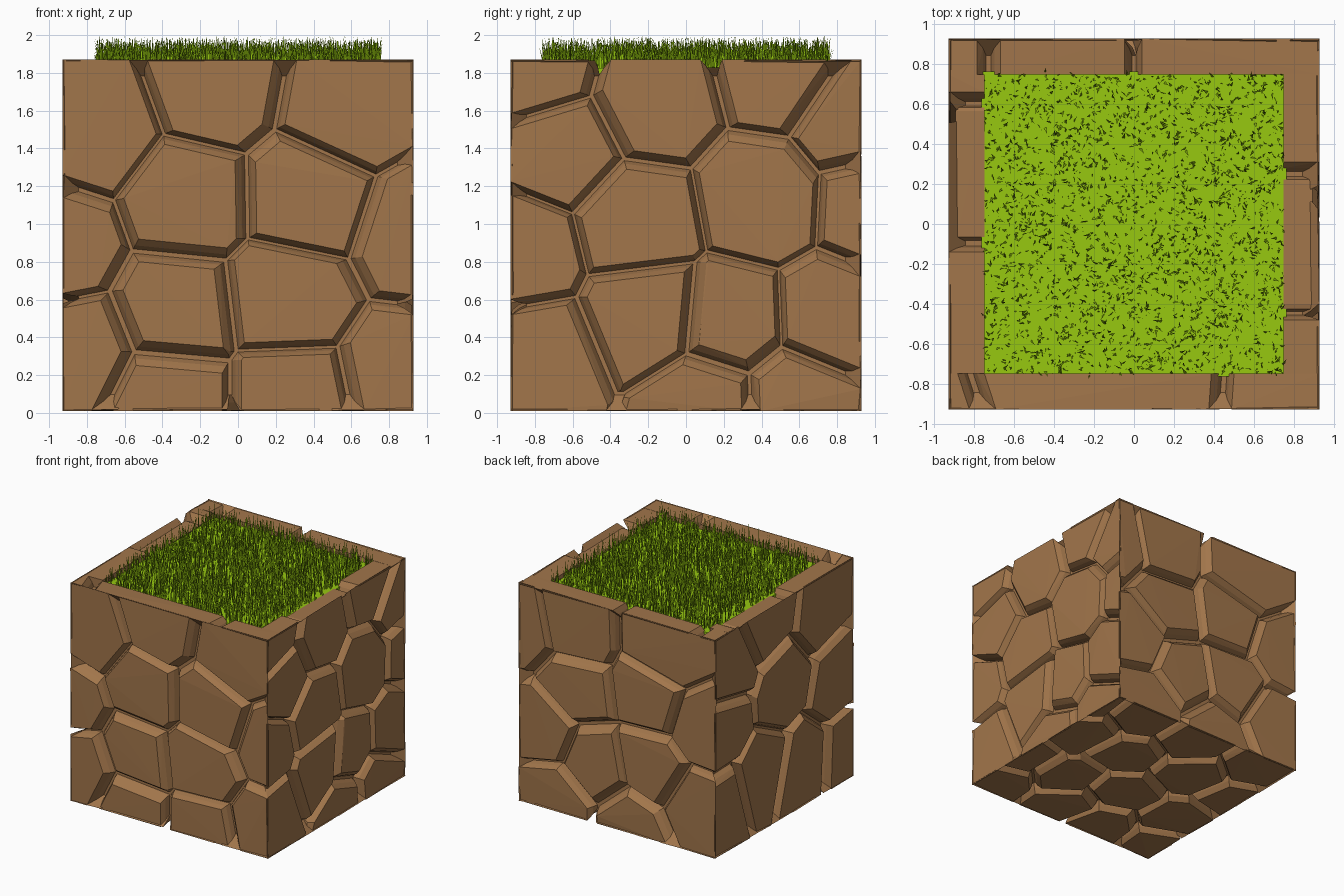
import bpy
import bmesh
import random
from math import cos, sin, tau
from mathutils import Vector

random.seed(7)
if "Cube" in bpy.data.objects:
    bpy.data.objects.remove(bpy.data.objects["Cube"])

HALF = 0.93                       # half the width of the block
CENTRE = Vector((0, 0, 0.94))
GROOVE = 0.1                      # depth of the joints between stones
RIM = 0.75                        # inner edge of the stone rim
X, Y, Z = Vector((1, 0, 0)), Vector((0, 1, 0)), Vector((0, 0, 1))


def make_material(name, colour):
    mat = bpy.data.materials.new(name)
    mat.use_nodes = True
    mat.diffuse_color = (*colour, 1)
    bsdf = mat.node_tree.nodes["Principled BSDF"]
    bsdf.inputs["Base Color"].default_value = (*colour, 1)
    bsdf.inputs["Roughness"].default_value = 0.9
    return mat


stone = make_material("brown stone", (0.36, 0.18, 0.07))
green = make_material("grass green", (0.31, 0.58, 0.005))


def add_object(name, bm, mat):
    mesh = bpy.data.meshes.new(name)
    bm.to_mesh(mesh)
    bm.free()
    mesh.materials.append(mat)
    obj = bpy.data.objects.new(name, mesh)
    bpy.context.collection.objects.link(obj)
    return obj


def clip(poly, normal, limit):
    """Keep the part of a convex polygon where normal . p <= limit."""
    out = []
    for a, b in zip(poly, poly[1:] + poly[:1]):
        da, db = normal.dot(a) - limit, normal.dot(b) - limit
        if da <= 0:
            out.append(a)
        if da * db < 0:
            out.append(a.lerp(b, da / (da - db)))
    return out


def rectangle(x0, x1, y0, y1):
    return [Vector(p) for p in ((x0, y0), (x1, y0), (x1, y1), (x0, y1))]


def full_face(depth):
    s = HALF - depth
    return rectangle(-s, s, -s, s)


def cell(region, seeds, i, gaps):
    """Polygon of points nearest to seed i, pulled back from its neighbours."""
    poly, here = region, seeds[i]
    for j, other in enumerate(seeds):
        if j != i and poly:
            n = (other - here).normalized()
            poly = clip(poly, n, n.dot((here + other) / 2) - gaps[j])
    return poly


def add_stones(bm, axes, seeds, region=full_face, sunk=()):
    """One chamfered convex stone per seed on the face given by its axes."""
    right, up, normal = axes
    seeds = [Vector(s) for s in seeds]
    for i in range(len(seeds)):
        sink = 0.035 if i in sunk else 0
        rough = [random.uniform(0.6, 1.45) for _ in seeds]
        points = []
        for depth, gap in ((sink, 0.05), (0.045, 0.024), (GROOVE, 0.004)):
            outline = cell(region(depth), seeds, i, [gap * r for r in rough])
            for p in outline:
                d = depth + (random.uniform(0, 0.01) if depth == sink else 0)
                points.append(CENTRE + right * p.x + up * p.y + normal * (HALF - d))
        if len(points) < 5:
            continue
        verts = [bm.verts.new(p) for p in points]
        hull = bmesh.ops.convex_hull(bm, input=verts)
        spare = {e for e in hull["geom_interior"] + hull["geom_unused"]
                 if isinstance(e, bmesh.types.BMVert)}
        bmesh.ops.delete(bm, geom=list(spare), context="VERTS")


def finish_stones(name, bm):
    bmesh.ops.recalc_face_normals(bm, faces=bm.faces)
    return add_object(name, bm, stone)


# Stone centres on each wall, across and up from the bottom
front = [(-0.76, 1.5), (-0.13, 1.73), (0.58, 1.6), (-0.27, 1.13), (0.37, 1.14),
         (-0.96, 0.88), (-0.33, 0.53), (0.26, 0.6), (0.95, 0.95), (-0.85, 0.32),
         (-0.37, 0.08), (0.28, 0.08), (0.86, 0.2)]
right = [(-0.67, 1.39), (-0.8, 1.82), (-0.17, 1.65), (0.5, 1.82), (0.9, 1.55),
         (0.4, 1.13), (-0.26, 1.01), (-0.88, 0.86), (-0.78, 0.28), (-0.2, 0.52),
         (0.24, 0.48), (0.76, 0.5), (0.1, 0.04), (0.58, 0.06), (1.0, 1.1)]
back = [(0.45, 1.6), (-0.41, 1.62), (0.9, 1.5), (0.42, 1.1), (0.72, 0.7),
        (-0.3, 1.2), (0.24, 0.5), (-0.32, 0.61), (-0.78, 1.05), (-0.72, 0.37),
        (0.6, 0.08), (-0.13, 0.06)]
left = [(0.68, 1.5), (0.0, 1.12), (-0.55, 1.62), (-0.75, 0.9), (0.3, 0.5),
        (-0.3, 0.33), (0.77, 1.02), (0.75, 0.36), (-0.85, 0.3), (0.2, 1.76)]
walls = {"front": ((X, Z, -Y), front), "right": ((Y, Z, X), right),
         "back": ((X, Z, Y), back), "left": ((Y, Z, -X), left)}
for side, (axes, centres) in walls.items():
    bm = bmesh.new()
    add_stones(bm, axes, [(u, z - CENTRE.z) for u, z in centres])
    finish_stones(side + "_wall_stones", bm)

# Underside: staggered rows of stones
bm = bmesh.new()
under = [(-0.9 + 0.55 * i + 0.25 * (j % 2) + random.uniform(-0.1, 0.1),
          -0.75 + 0.5 * j + random.uniform(-0.1, 0.1))
         for i in range(4) for j in range(4)]
add_stones(bm, (X, Y, -Z), under)
finish_stones("underside_stones", bm)

# Rim: four strips of stones round the grass
bm = bmesh.new()
top = (X, Y, Z)


def edge(depth):
    return HALF - depth


add_stones(bm, top, [(-1.0, -0.88), (-0.6, -0.75), (1.5, -0.9)],
           lambda d: rectangle(-edge(d), edge(d), -edge(d), -RIM))
add_stones(bm, top, [(-0.9, 0.84), (-0.56, 0.84), (0.56, 0.84)],
           lambda d: rectangle(-edge(d), edge(d), RIM, edge(d)))
add_stones(bm, top, [(-0.84, -0.4), (-0.84, 0.2), (-0.84, 1.0)],
           lambda d: rectangle(-edge(d), -RIM, -RIM, RIM), sunk=(1,))
add_stones(bm, top, [(0.84, -0.8), (0.84, -0.1), (0.84, 0.6)],
           lambda d: rectangle(RIM, edge(d), -RIM, RIM), sunk=(1,))
finish_stones("rim_stones", bm)


def add_block(name, half, z0, z1, mat):
    bm = bmesh.new()
    bmesh.ops.create_cube(bm, size=1)
    for v in bm.verts:
        v.co = (v.co.x * 2 * half, v.co.y * 2 * half, z0 + (v.co.z + 0.5) * (z1 - z0))
    return add_object(name, bm, mat)


# Core seen at the bottom of the joints, and the turf on top
add_block("stone_core", HALF - 0.085, 0.095, 1.79, stone)
add_block("turf", RIM + 0.015, 1.7, 1.825, green)

# Grass blades: thin leaning triangles
bm = bmesh.new()
for _ in range(3200):
    base = Vector((random.uniform(-RIM, RIM), random.uniform(-RIM, RIM), 1.82))
    turn, lean = random.uniform(0, tau), random.uniform(0, tau)
    across = Vector((cos(turn), sin(turn), 0)) * 0.007
    tip = base + Vector((cos(lean), sin(lean), 0)) * random.uniform(0, 0.035)
    tip.z = random.uniform(1.9, 1.995)
    bm.faces.new([bm.verts.new(p) for p in (base - across, base + across, tip)])
add_object("grass_blades", bm, green)
